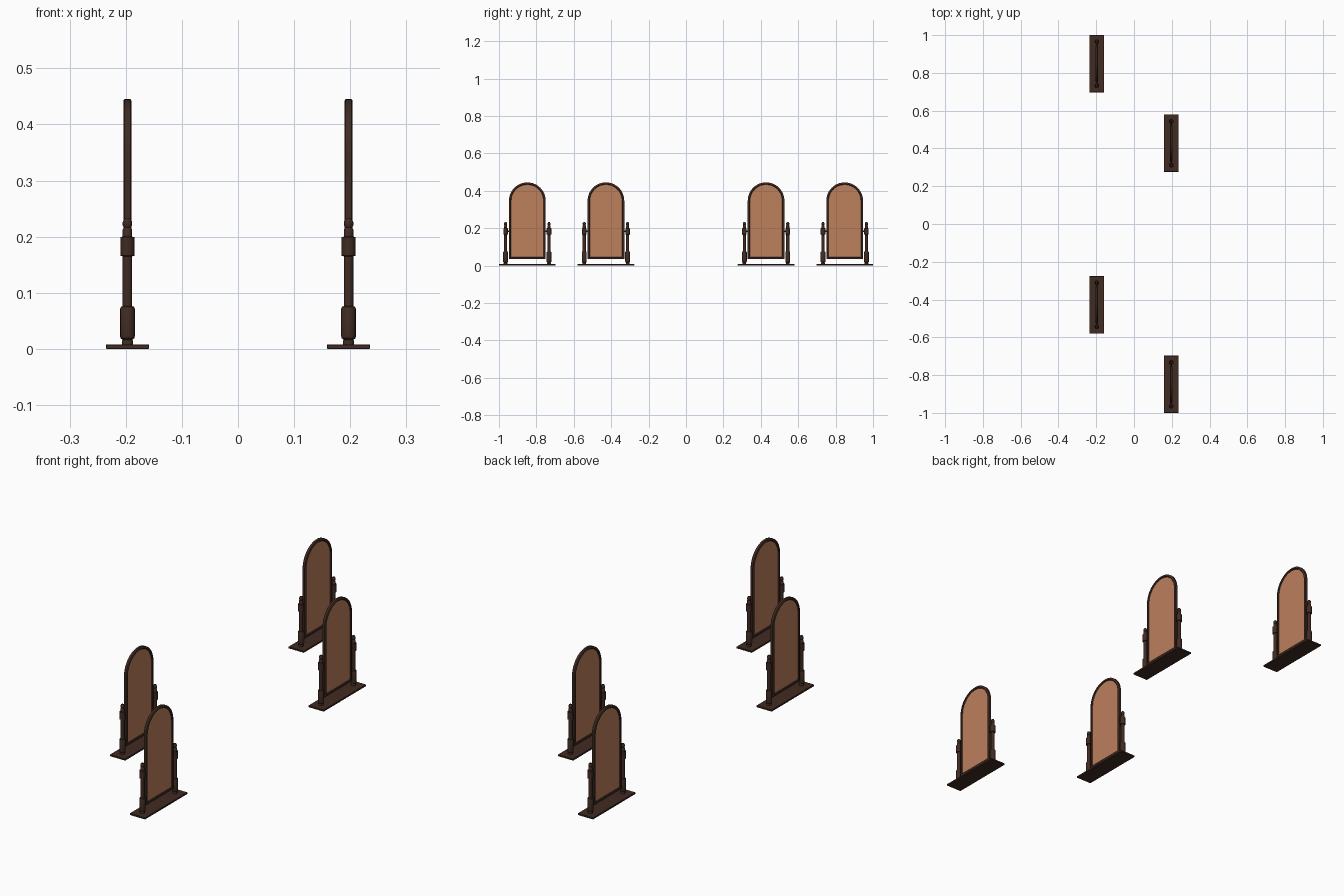
import bpy, bmesh, math
from mathutils import Matrix

if "Cube" in bpy.data.objects:
    bpy.data.objects.remove(bpy.data.objects["Cube"])


def material(name, rgb):
    m = bpy.data.materials.new(name)
    m.diffuse_color = (*rgb, 1)
    m.use_nodes = True
    m.node_tree.nodes["Principled BSDF"].inputs["Base Color"].default_value = m.diffuse_color
    return m


WOOD = material("dark_walnut", (0.052, 0.024, 0.016))
GLASS = material("copper_glass", (0.51, 0.215, 0.108))


def finish(bm, name, mat, loc, smooth=False):
    bmesh.ops.recalc_face_normals(bm, faces=bm.faces)
    me = bpy.data.meshes.new(name)
    bm.to_mesh(me)
    bm.free()
    me.materials.append(mat)
    ob = bpy.data.objects.new(name, me)
    bpy.context.collection.objects.link(ob)
    ob.location = loc
    if smooth:
        bpy.ops.object.select_all(action='DESELECT')
        ob.select_set(True)
        bpy.context.view_layer.objects.active = ob
        bpy.ops.object.shade_smooth_by_angle(angle=math.radians(40))
    return ob


def arch(half, bottom, spring, n=24):
    """Outline in the y-z plane: flat bottom, round top."""
    pts = [(-half, bottom), (half, bottom)]
    pts += [(half * math.cos(math.pi * i / n), spring + half * math.sin(math.pi * i / n))
            for i in range(n + 1)]
    return pts


def arched_frame(loc):
    # Cross-section swept around the arch: (inset from outer edge, x)
    section = [(0, -0.005), (0.003, -0.0075), (0.009, -0.0075), (0.012, -0.004),
               (0.012, 0.004), (0.009, 0.0075), (0.003, 0.0075), (0, 0.005)]
    bm = bmesh.new()
    rings = [[bm.verts.new((x, y, z)) for y, z in arch(0.098 - d, 0.035 + d, 0.347)]
             for d, x in section]
    n = len(rings[0])
    for k, a in enumerate(rings):
        b = rings[(k + 1) % len(rings)]
        for i in range(n):
            j = (i + 1) % n
            bm.faces.new((a[i], a[j], b[j], b[i]))
    finish(bm, "arched_frame", WOOD, loc, True)


def mirror_glass(loc):
    bm = bmesh.new()
    f = bm.faces.new([bm.verts.new((-0.003, y, z)) for y, z in arch(0.087, 0.046, 0.347)])
    r = bmesh.ops.extrude_face_region(bm, geom=[f])
    bmesh.ops.translate(bm, vec=(0.006, 0, 0),
                        verts=[v for v in r["geom"] if isinstance(v, bmesh.types.BMVert)])
    # extrusion keeps the starting face as the back pane
    finish(bm, "mirror_glass", GLASS, loc)


def turned_post(loc):
    # Lathe profile: (radius, height)
    profile = [(0.010, 0.007), (0.010, 0.014), (0.0085, 0.016), (0.0125, 0.019),
               (0.013, 0.022), (0.013, 0.072), (0.0115, 0.075), (0.0085, 0.076),
               (0.0085, 0.165), (0.0125, 0.166), (0.0125, 0.199), (0.0085, 0.200),
               (0.0085, 0.213), (0.006, 0.216), (0.0085, 0.220), (0.0085, 0.226),
               (0.005, 0.232)]
    seg = 16
    bm = bmesh.new()
    rings = [[bm.verts.new((r * math.cos(2 * math.pi * i / seg),
                            r * math.sin(2 * math.pi * i / seg), z)) for i in range(seg)]
             for r, z in profile]
    for a, b in zip(rings, rings[1:]):
        for i in range(seg):
            j = (i + 1) % seg
            bm.faces.new((a[i], a[j], b[j], b[i]))
    bm.faces.new(rings[0])
    bm.faces.new(rings[-1])
    finish(bm, "turned_post", WOOD, loc, True)


def pivot_pin(loc):
    bm = bmesh.new()
    bmesh.ops.create_cone(bm, cap_ends=True, segments=12, radius1=0.004, radius2=0.004,
                          depth=0.018, matrix=Matrix.Rotation(math.pi / 2, 4, 'X'))
    finish(bm, "pivot_pin", WOOD, loc, True)


def base_board(loc):
    bm = bmesh.new()
    bmesh.ops.create_cube(bm, size=1, matrix=Matrix.Translation((0, 0, 0.004))
                          @ Matrix.Diagonal((0.077, 0.303, 0.008, 1)))
    bmesh.ops.bevel(bm, geom=list(bm.edges), offset=0.001, segments=1, affect='EDGES')
    finish(bm, "base_board", WOOD, loc)


# Four table mirrors, staggered on two sides
for x, y in ((-0.197, 0.8485), (0.197, 0.428), (-0.197, -0.428), (0.197, -0.8485)):
    base_board((x, y, 0))
    arched_frame((x, y, 0))
    mirror_glass((x, y, 0))
    for s in (-1, 1):
        turned_post((x, y + s * 0.116, 0))
        pivot_pin((x, y + s * 0.101, 0.183))
